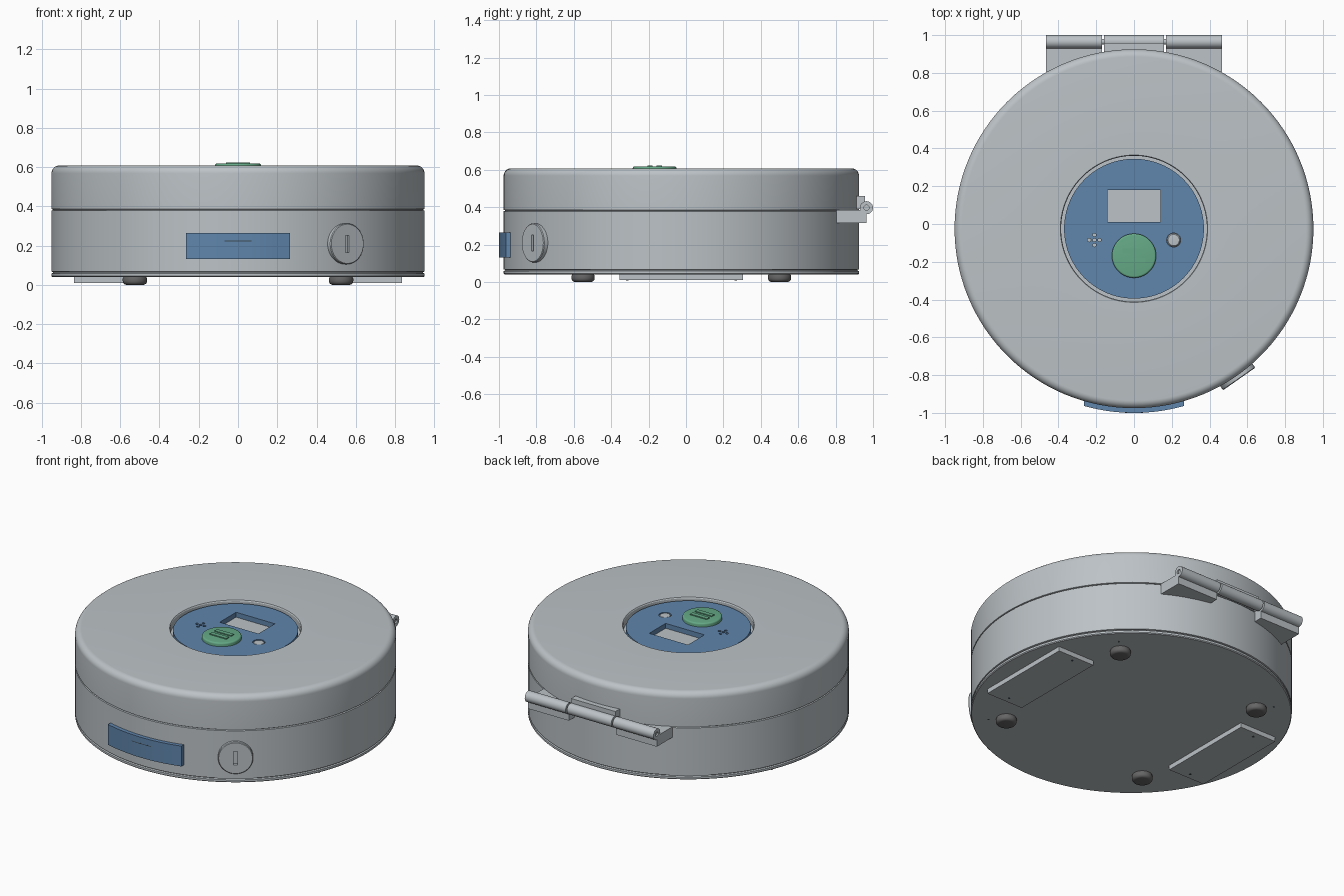
import bpy, bmesh, math
from mathutils import Matrix, Vector

cube = bpy.data.objects.get("Cube")
if cube:
    bpy.data.objects.remove(cube, do_unlink=True)

CY = -0.025          # centre of the round body in y


def material(name, rgb):
    m = bpy.data.materials.new(name)
    m.use_nodes = True
    m.diffuse_color = (*rgb, 1)
    m.node_tree.nodes["Principled BSDF"].inputs["Base Color"].default_value = (*rgb, 1)
    return m


GREY = material("body grey", (0.50, 0.54, 0.565))
BLUE = material("panel blue", (0.115, 0.235, 0.41))
GREEN = material("button green", (0.13, 0.40, 0.24))
RUBBER = material("rubber dark grey", (0.13, 0.13, 0.13))
SLOT = material("slot dark", (0.05, 0.07, 0.09))


def finish(name, bm, mat, matrix=Matrix(), angle=30):
    bmesh.ops.remove_doubles(bm, verts=bm.verts, dist=1e-5)
    bmesh.ops.recalc_face_normals(bm, faces=bm.faces)
    mesh = bpy.data.meshes.new(name)
    bm.to_mesh(mesh)
    bm.free()
    mesh.materials.append(mat)
    ob = bpy.data.objects.new(name, mesh)
    bpy.context.collection.objects.link(ob)
    ob.matrix_world = matrix
    smooth(ob, angle)
    return ob


def activate(ob):
    bpy.ops.object.select_all(action="DESELECT")
    ob.select_set(True)
    bpy.context.view_layer.objects.active = ob


def smooth(ob, angle=30):
    activate(ob)
    bpy.ops.object.shade_smooth_by_angle(angle=math.radians(angle))


def lathe(name, profile, mat, matrix=Matrix(), steps=96, closed=False):
    """Turn (radius, height) points around the z axis."""
    bm = bmesh.new()
    vs = [bm.verts.new((r, 0, z)) for r, z in profile]
    pairs = list(zip(vs, vs[1:])) + ([(vs[-1], vs[0])] if closed else [])
    es = [bm.edges.new(p) for p in pairs]
    bmesh.ops.spin(bm, geom=vs + es, cent=(0, 0, 0), axis=(0, 0, 1),
                   angle=math.tau, steps=steps, use_merge=True)
    return finish(name, bm, mat, matrix)


def disc(name, r, z0, z1, mat, x=0, y=0, steps=32):
    return lathe(name, [(0, z0), (r, z0), (r, z1), (0, z1)], mat,
                 Matrix.Translation((x, y, 0)), steps)


def box(name, lo, hi, mat, matrix=Matrix()):
    lo, hi = Vector(lo), Vector(hi)
    bm = bmesh.new()
    bmesh.ops.create_cube(bm, size=1, matrix=Matrix.Translation((lo + hi) / 2)
                          @ Matrix.Diagonal((*(hi - lo), 1)))
    return finish(name, bm, mat, matrix)


def cut(ob, cutters):
    for c in cutters:
        mod = ob.modifiers.new("cut", "BOOLEAN")
        mod.operation, mod.solver, mod.object = "DIFFERENCE", "EXACT", c
        activate(ob)
        bpy.ops.object.modifier_apply(modifier=mod.name)
        bpy.data.objects.remove(c, do_unlink=True)
    smooth(ob)


def fillet(r, z, size, n=8):
    """Quarter round from the flat top out to the side."""
    return [(r - size + size * math.sin(a), z - size + size * math.cos(a))
            for a in (i * math.pi / 2 / n for i in range(n + 1))]


centre = Matrix.Translation((0, CY, 0))

# Lid with rounded rim and a round well for the control panel
lathe("lid", [(0, 0.56), (0.386, 0.56), (0.386, 0.602), (0.39, 0.608)]
      + fillet(0.95, 0.608, 0.04) + [(0.95, 0.386), (0.942, 0.383), (0, 0.383)],
      GREY, centre, 128)

# Lower body and base plate, separated by fine grooves
lathe("lower_body", [(0, 0.383), (0.942, 0.383), (0.942, 0.381), (0.95, 0.378),
                     (0.95, 0.068), (0.942, 0.065), (0, 0.065)], GREY, centre, 128)
lathe("base_plate", [(0, 0.065), (0.942, 0.065), (0.942, 0.062), (0.95, 0.058),
                     (0.95, 0.045), (0.945, 0.04), (0, 0.04)], GREY, centre, 128)

# Control panel with openings for screen, lamp and speaker
panel = disc("control_panel", 0.37, 0.562, 0.594, BLUE, 0, CY, 96)
holes = [box("screen_cutter", (-0.14, 0.01, 0.5), (0.14, 0.18, 0.7), BLUE),
         disc("lamp_cutter", 0.037, 0.5, 0.7, BLUE, 0.21, -0.085)]
for dx, dy in ((0, 0), (1, 0), (-1, 0), (0, 1), (0, -1)):
    holes.append(disc("speaker_cutter", 0.009, 0.5, 0.7, BLUE,
                      -0.21 + dx * 0.027, -0.085 + dy * 0.027, 12))
cut(panel, holes)
lathe("lamp", [(0.036, 0.561), (0.036, 0.585), (0.03, 0.592), (0, 0.595)], GREY,
      Matrix.Translation((0.21, -0.085, 0)), 32)

# Push button with two raised grip bars
lathe("button", [(0, 0.57)] + [(0.117, 0.57)] + fillet(0.117, 0.618, 0.01, 4)[::-1]
      + [(0, 0.618)], GREEN, Matrix.Translation((0, -0.168, 0)), 64)
for s in (-1, 1):
    y = -0.168 + s * 0.025
    box("button_bar", (-0.06, y - 0.014, 0.615), (0.06, y + 0.014, 0.624), GREEN)


# Curved drawer front
def curved_plate(name, half, r_in, r_out, z0, z1, mat, n=16):
    bm = bmesh.new()
    xs = [half * (2 * i / n - 1) for i in range(n + 1)]
    ring = [(x, -math.sqrt(r_out ** 2 - x * x)) for x in xs]
    ring += [(x, -math.sqrt(r_in ** 2 - x * x)) for x in reversed(xs)]
    face = bm.faces.new([bm.verts.new((x, y, z0)) for x, y in ring])
    ext = bmesh.ops.extrude_face_region(bm, geom=[face])["geom"]
    bmesh.ops.translate(bm, vec=(0, 0, z1 - z0),
                        verts=[v for v in ext if isinstance(v, bmesh.types.BMVert)])
    return finish(name, bm, mat, centre)


curved_plate("drawer_front", 0.265, 0.93, 0.975, 0.132, 0.265, BLUE)
curved_plate("drawer_slot", 0.07, 0.97, 0.9755, 0.221, 0.225, SLOT)

# Key lock facing outward from the side wall
turn = math.radians(35)
lock_frame = (Matrix.Translation((0, CY, 0.209)) @ Matrix.Rotation(turn, 4, "Z")
              @ Matrix.Rotation(math.pi / 2, 4, "X"))
lock = lathe("key_lock", [(0, 0.92), (0.104, 0.92), (0.104, 0.967), (0.1, 0.971),
                          (0, 0.971)], GREY, lock_frame, 64)
cut(lock, [box("key_cutter", (-0.011, -0.043, 0.955), (0.011, 0.043, 1.1),
               GREY, lock_frame)])

# Hinge: three knuckles on a pin, two lower leaves and one upper leaf
HY, HZ, HR = 0.965, 0.397, 0.035
hinge = Matrix.Translation((0, HY, HZ)) @ Matrix.Rotation(math.pi / 2, 4, "Y")
for a, b in ((-0.465, -0.17), (-0.16, 0.16), (0.17, 0.465)):
    lathe("hinge_knuckle", [(0.014, a), (HR, a), (HR, b), (0.014, b)], GREY,
          hinge, 32, True)
lathe("hinge_pin", [(0, -0.455), (0.015, -0.455), (0.015, 0.455), (0, 0.455)],
      GREY, hinge, 24)
for a, b in ((-0.465, -0.17), (0.17, 0.465)):
    box("hinge_lower_leaf", (a, 0.805, 0.315), (b, HY, 0.384), GREY)
box("hinge_upper_leaf", (-0.16, 0.88, 0.39), (0.16, 0.957, 0.46), GREY)

# Underside: rubber feet, screw holes and battery covers
for sx in (-1, 1):
    for sy in (-1, 1):
        x, y = sx * 0.525, CY + sy * 0.525
        lathe("foot", [(0, 0.042), (0.058, 0.042)] + [(0.062, 0.032)]
              + [(r, 0.042 - z) for r, z in fillet(0.062, 0.042, 0.02, 5)[::-1]]
              + [(0, 0)], RUBBER, Matrix.Translation((x, y, 0)), 32)
        disc("screw_hole", 0.006, 0.039, 0.041, SLOT, x + sx * 0.075, y + sy * 0.075, 12)
        disc("cover_screw", 0.007, 0.009, 0.012, SLOT, sx * 0.70, CY + sy * 0.29, 12)
    x0, x1 = sorted((sx * 0.57, sx * 0.835))
    box("battery_cover", (x0, CY - 0.33, 0.01), (x1, CY + 0.33, 0.042), GREY)
